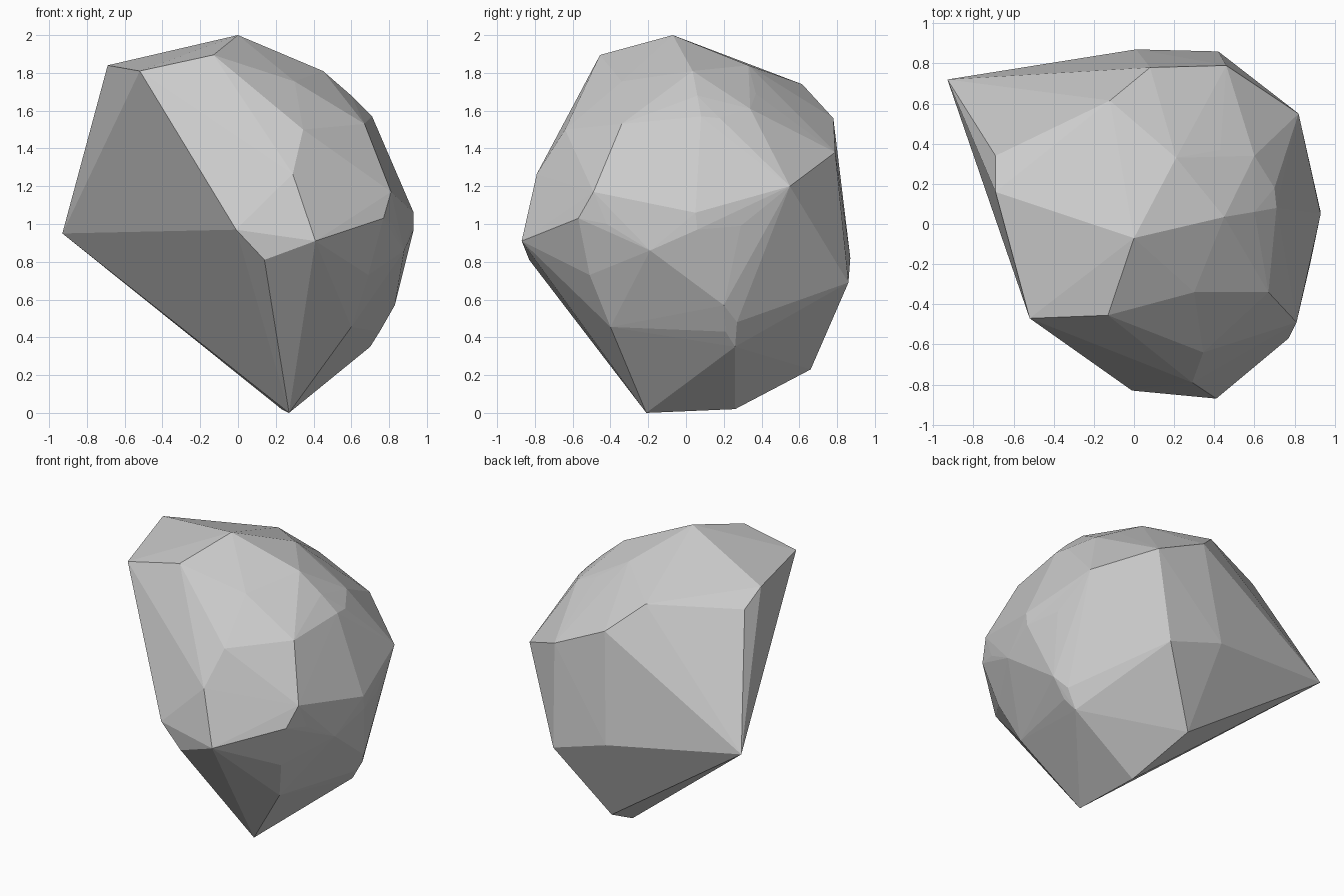
import bpy, bmesh

# Corner points of a chipped boulder, grouped by region
crown = [(0, -.07, 2), (-.13, -.455, 1.895), (-.52, -.47, 1.81), (-.69, .16, 1.84),
         (-.69, .34, 1.75), (.21, .33, 1.84), (.45, .035, 1.81), (.30, -.34, 1.755),
         (.43, .37, 1.69), (.60, .06, 1.68)]
back = [(-.93, .72, .95), (-.12, .615, 1.74), (.08, .78, 1.56), (.46, .79, 1.38),
        (.01, .87, .82), (.42, .86, .69), (.82, .55, 1.20)]
right = [(.60, .34, 1.61), (.71, .08, 1.57), (.70, .18, 1.56), (.67, -.34, 1.53),
         (.93, .05, 1.06), (.93, .06, .97), (.87, .29, .99), (.88, -.19, .86),
         (.85, .12, .67), (.82, -.42, 1.0), (.83, .20, .57), (.66, .46, .59)]
front = [(.81, -.49, 1.17), (.77, -.57, 1.03), (.41, -.87, .91), (.14, -.83, .81),
         (-.01, -.83, .97), (.29, -.79, 1.265), (.345, -.64, 1.5), (.69, -.51, .73)]
base = [(.27, -.21, 0), (.23, .26, .02), (.11, .66, .23), (.60, -.40, .455),
        (.75, .21, .43), (.70, .26, .35), (.77, .27, .48)]

# Wrap the points in a flat-faced convex shell
bm = bmesh.new()
for p in crown + back + right + front + base:
    bm.verts.new(p)
hull = bmesh.ops.convex_hull(bm, input=bm.verts)
inner = [v for v in bm.verts if not v.link_faces]
bmesh.ops.delete(bm, geom=inner, context='VERTS')
bmesh.ops.recalc_face_normals(bm, faces=bm.faces)

mesh = bpy.data.meshes.new("boulder")
bm.to_mesh(mesh)
bm.free()
bpy.context.collection.objects.link(bpy.data.objects.new("boulder", mesh))
